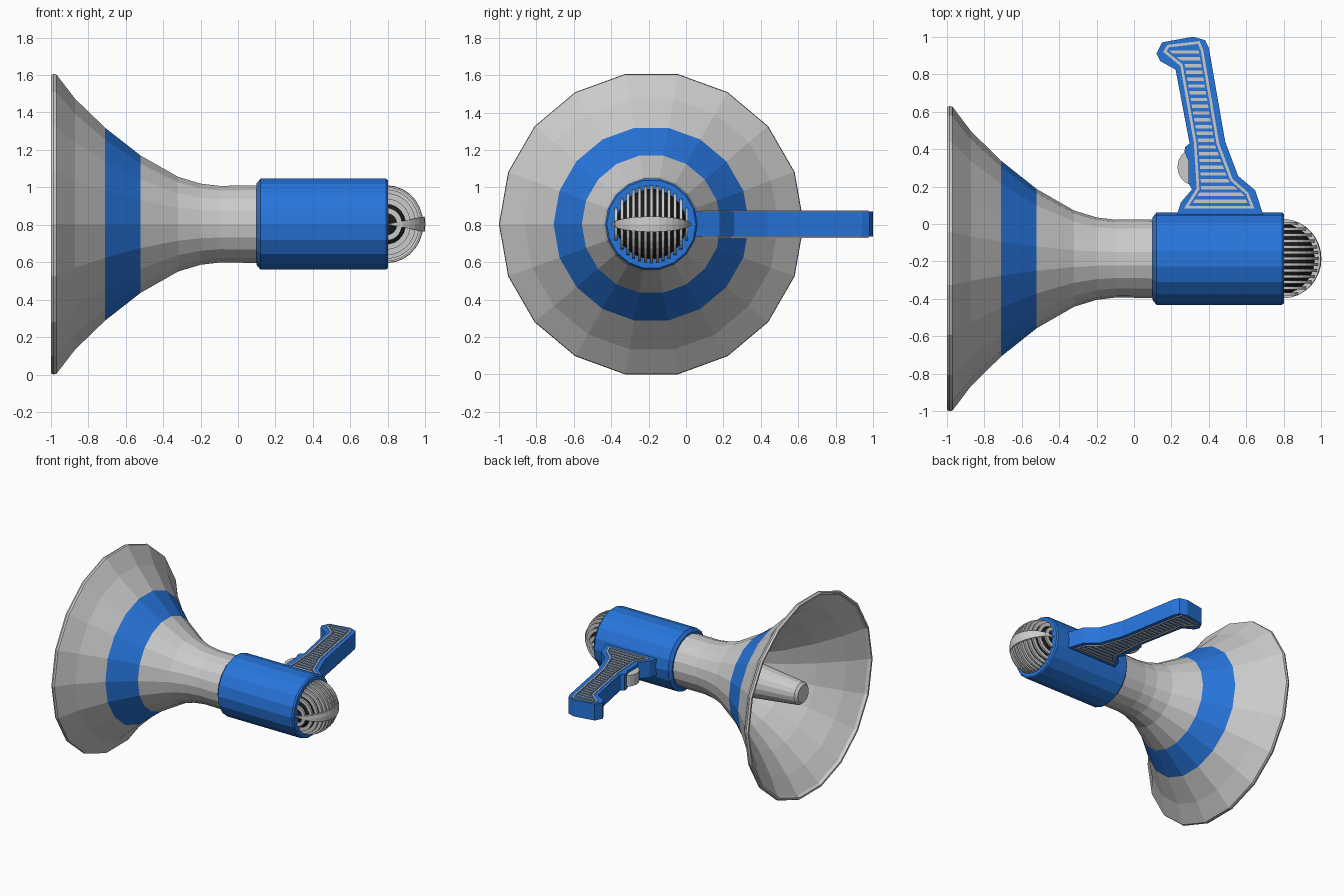
import bpy, bmesh
from math import sin, cos, pi, sqrt, radians

if "Cube" in bpy.data.objects:
    bpy.data.objects.remove(bpy.data.objects["Cube"])

CY, CZ, N = -0.185, 0.803, 18      # horn axis position and side count


def material(name, rgb):
    m = bpy.data.materials.new(name)
    m.diffuse_color = (*rgb, 1)
    m.use_nodes = True
    m.node_tree.nodes["Principled BSDF"].inputs["Base Color"].default_value = m.diffuse_color
    return m


BLUE = material("blue", (0.02, 0.18, 0.72))
BLACK = material("black", (0.01, 0.01, 0.01))


def build(name, lofts, mat=None, loop=False):
    """Join lofts (each a list of equal sections) into one object."""
    bm = bmesh.new()
    for sections in lofts:
        rings = [[bm.verts.new(p) for p in s] for s in sections]
        n = len(rings[0])
        pairs = list(zip(rings, rings[1:])) + ([(rings[-1], rings[0])] if loop else [])
        for a, b in pairs:
            for j in range(n):
                k = (j + 1) % n
                bm.faces.new((a[j], a[k], b[k], b[j]))
        if not loop:
            bm.faces.new(rings[0])
            bm.faces.new(rings[-1])
    bmesh.ops.recalc_face_normals(bm, faces=bm.faces)
    me = bpy.data.meshes.new(name)
    bm.to_mesh(me)
    bm.free()
    if mat:
        me.materials.append(mat)
    ob = bpy.data.objects.new(name, me)
    bpy.context.collection.objects.link(ob)
    return ob


def lathe(name, profile, mat=None, loop=False):
    """Turn (x, radius) points around the horn axis."""
    rings = [[(x, CY + r * cos(2 * pi * j / N), CZ + r * sin(2 * pi * j / N))
              for j in range(N)] for x, r in profile]
    return build(name, [rings], mat, loop)


def flat(pts, z):
    return [(x, y, z) for x, y in pts]


def inset(pts, d):
    """Mitred inset of a clockwise outline."""
    out = []
    for i, (x, y) in enumerate(pts):
        (ax, ay), (bx, by) = pts[i - 1], pts[(i + 1) % len(pts)]
        l1, l2 = sqrt((x - ax)**2 + (y - ay)**2), sqrt((bx - x)**2 + (by - y)**2)
        n1, n2 = ((y - ay) / l1, (ax - x) / l1), ((by - y) / l2, (x - bx) / l2)
        k = d / (1 + n1[0] * n2[0] + n1[1] * n2[1])
        out.append((x + k * (n1[0] + n2[0]), y + k * (n1[1] + n2[1])))
    return out


def span(pts, y):
    """Left and right crossing of an outline at height y."""
    xs = [a[0] + (y - a[1]) * (b[0] - a[0]) / (b[1] - a[1])
          for a, b in zip(pts, pts[1:] + pts[:1]) if (a[1] > y) != (b[1] > y)]
    return (min(xs), max(xs)) if xs else None


# Horn: outer skin, rim, inner skin
outer = [(0.12, 0.21), (-0.1, 0.208), (-0.2, 0.22), (-0.32, 0.257), (-0.52, 0.372),
         (-0.71, 0.523), (-0.87, 0.68), (-0.97, 0.812), (-0.985, 0.815), (-1.0, 0.808)]
inner = [(-1.0, 0.793), (-0.975, 0.785), (-0.87, 0.655), (-0.71, 0.5), (-0.52, 0.35),
         (-0.32, 0.237), (-0.2, 0.2), (-0.1, 0.19), (0.12, 0.19)]
horn = lathe("horn", outer + inner, loop=True)
horn.data.materials.append(None)
horn.data.materials.append(BLUE)
for p in horn.data.polygons:           # painted band on the outside
    if p.index // N == 4:
        p.material_index = 1

# Sound cone inside the horn
lathe("inner_cone", [(0.0, 0.185), (-0.2, 0.17), (-0.915, 0.09), (-0.935, 0.072)])

# Body
lathe("body", [(0.1, 0.222), (0.12, 0.247), (0.79, 0.247), (0.802, 0.238)], BLUE)

# Microphone: dark core, curved bars, central lune
CX, RX, R = 0.795, 0.195, 0.208
lathe("mic_core", [(CX + (RX - 0.022) * sin(a), (R - 0.02) * cos(a))
                   for a in [radians(d) for d in range(0, 90, 14)]], BLACK)
bars = []
for i in range(-6, 7):
    y = i * 0.0315
    r = sqrt(R * R - y * y)
    ri = max(r - 0.03, 0.02)
    arc = []
    for s in range(15):
        a = -pi / 2 + pi * s / 14
        arc.append([(CX + q * RX / R * cos(a), CY + y + w, CZ + q * sin(a))
                    for q, w in ((ri, -0.008), (r, -0.008), (r, 0.008), (ri, 0.008))])
    bars.append(arc)
build("mic_bars", bars)
lune = []
for s in range(17):
    t = radians(-86 + 172 * s / 16)
    ro, y = 0.206 * cos(t), CY + 0.212 * sin(t)
    lune.append([(CX, y, CZ)] + [(CX + ro * cos(a), y, CZ + ro * sin(a))
                                 for a in (-0.2, 0, 0.2)])
build("mic_band", [lune])

# Handle
outline = [(0.23, 0.05), (0.25, 0.115), (0.31, 0.185), (0.29, 0.22), (0.29, 0.34),
           (0.27, 0.385), (0.272, 0.41), (0.297, 0.43), (0.222, 0.825), (0.14, 0.87),
           (0.12, 0.91), (0.15, 0.97), (0.315, 1.0), (0.38, 0.982), (0.4, 0.94),
           (0.487, 0.44), (0.556, 0.257), (0.647, 0.18), (0.69, 0.05)]
build("handle", [[flat(outline, CZ - 0.067), flat(outline, CZ + 0.067)]], BLUE)

# Raised grip frame and ribs on both faces
grip = [(0.267, 0.083), (0.335, 0.19), (0.32, 0.43), (0.247, 0.845), (0.155, 0.92),
        (0.18, 0.957), (0.35, 0.977), (0.37, 0.93), (0.455, 0.43), (0.527, 0.24),
        (0.61, 0.168), (0.643, 0.083)]
frame_in, rib_edge = inset(grip, 0.014), inset(grip, 0.024)
frames, ribs = [], []
for side in (-1, 1):
    lo, hi = CZ + side * 0.06, CZ + side * 0.073
    frames.append([flat(grip, lo), flat(grip, hi), flat(frame_in, hi), flat(frame_in, lo)])
    for i in range(24):
        y = 0.122 + i * 0.0362
        a, b = span(rib_edge, y - 0.009), span(rib_edge, y + 0.009)
        if a and b:
            quad = [(a[0], y - 0.009), (a[1], y - 0.009), (b[1], y + 0.009), (b[0], y + 0.009)]
            ribs.append([flat(quad, lo), flat(quad, hi)])
build("grip_frame", frames, loop=True)
build("grip_ribs", ribs)

# Trigger
disc = [(0.335 + 0.103 * cos(2 * pi * j / 20), 0.305 + 0.103 * sin(2 * pi * j / 20))
        for j in range(20)]
build("trigger", [[flat(disc, CZ - 0.045), flat(disc, CZ + 0.045)]])
